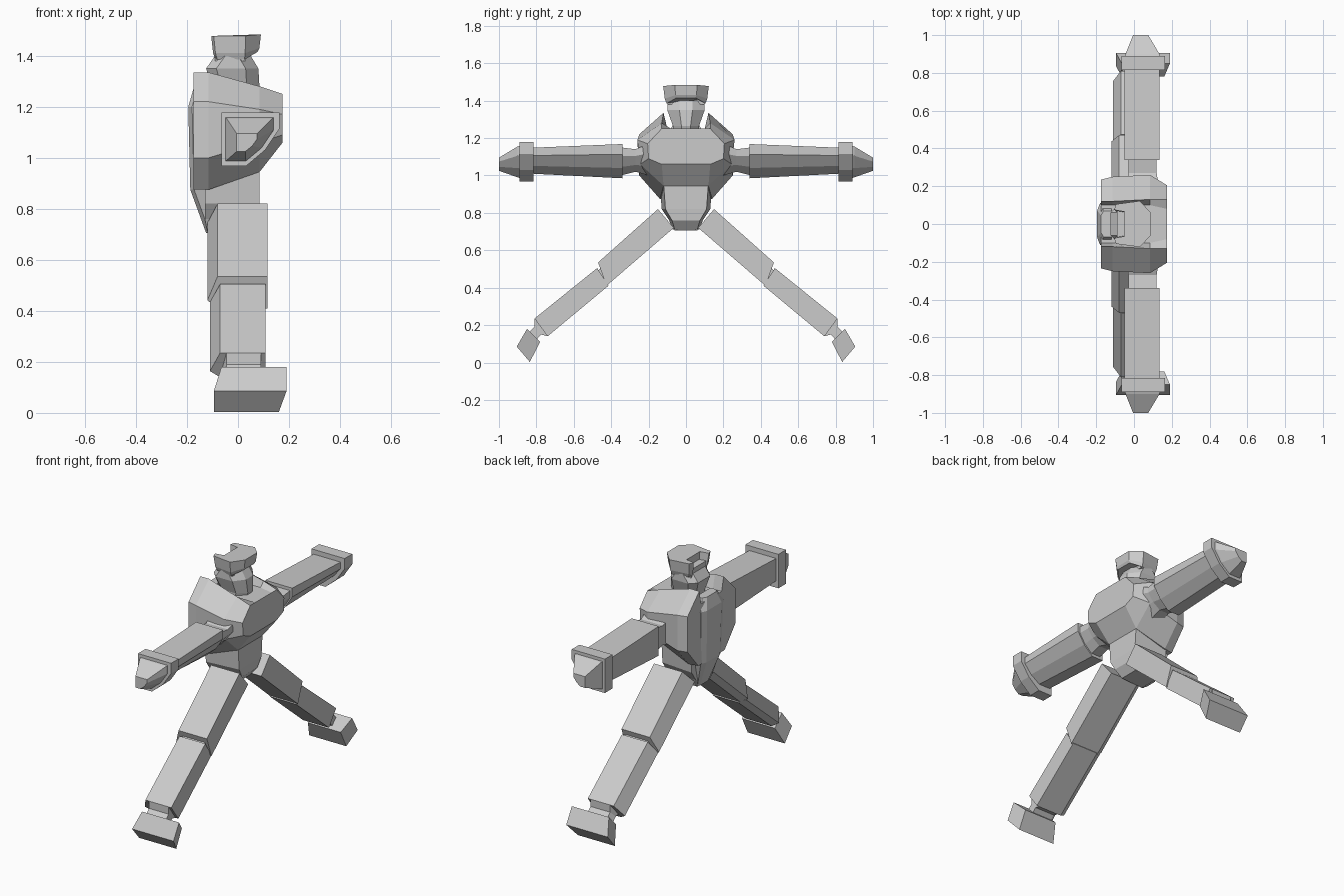
import bpy, bmesh

grey = bpy.data.materials.new("light_grey")
grey.diffuse_color = (0.6, 0.6, 0.6, 1)


def loft(name, rings, mirror=False):
    """Skin a row of matching rings and cap both ends; mirror makes the other side."""
    bm = bmesh.new()
    rows = [[bm.verts.new(p) for p in ring] for ring in rings]
    n = len(rows[0])
    for a, b in zip(rows, rows[1:]):
        for i in range(n):
            j = (i + 1) % n
            bm.faces.new((a[i], a[j], b[j], b[i]))
    bm.faces.new(rows[0])
    bm.faces.new(rows[-1])
    bmesh.ops.recalc_face_normals(bm, faces=bm.faces)
    me = bpy.data.meshes.new(name)
    bm.to_mesh(me)
    bm.free()
    me.materials.append(grey)
    ob = bpy.data.objects.new(name, me)
    bpy.context.collection.objects.link(ob)
    if mirror:
        ob.modifiers.new("mirror", 'MIRROR').use_axis = (False, True, False)
    return ob


def both(half):
    """Full ring from points on the +y side."""
    return half + [(x, -y, z) for x, y, z in reversed(half)]


# Torso: sections from back to chest, each inner neck, shoulder, side, waist
torso = [
    (-0.175, [(0.10, 1.25), (0.12, 1.335), (0.235, 1.22), (0.235, 1.0), (0.13, 0.875)]),
    (-0.115, [(0.10, 1.25), (0.12, 1.335), (0.25, 1.22), (0.25, 1.0), (0.14, 0.875)]),
    (0.085, [(0.10, 1.25), (0.13, 1.28), (0.26, 1.19), (0.245, 1.06), (0.12, 0.945)]),
    (0.175, [(0.08, 1.25), (0.13, 1.25), (0.205, 1.17), (0.20, 1.09), (0.13, 1.06)]),
]
loft("torso", [both([(x, y, z) for y, z in half]) for x, half in torso])

# Belly and pelvis, tapering downwards
loft("pelvis", [both([(a, wa, z), (b, wb, z)]) for z, a, b, wa, wb in (
    (0.96, -0.13, 0.085, 0.14, 0.12), (0.82, -0.13, 0.085, 0.13, 0.11),
    (0.76, -0.13, 0.08, 0.09, 0.075), (0.71, -0.12, 0.04, 0.07, 0.06))])

# Back plate
loft("back_plate", [both([(-0.12, w, z), (x + 0.015, w, z), (x, w * 0.65, z)]) for z, x, w in (
    (1.27, -0.175, 0.07), (1.20, -0.195, 0.11), (0.875, -0.187, 0.10), (0.705, -0.125, 0.06))])

# Head: neck, face and temples
loft("head", [both([(a, w * 0.6, z), (a + 0.04, w, z), (b - 0.05, w, z), (b, w * 0.35, z)])
              for z, a, b, w in ((1.22, -0.10, 0.07, 0.07), (1.265, -0.10, 0.085, 0.07),
                                 (1.35, -0.125, 0.08, 0.10), (1.40, -0.09, 0.05, 0.10))])

# Open horseshoe crown with a raised brim
crown = [(-0.05, 0.065), (-0.105, 0.075), (-0.095, 0.105), (0.03, 0.122), (0.09, 0.06)]
loft("crown", [both([(x * s, y * s, z + (lift if x > 0.05 else 0)) for x, y in crown])
               for z, s, lift in ((1.385, 0.85, 0.03), (1.41, 0.93, 0.02), (1.478, 1, 0.006))])
loft("crown_base", [both([(-0.09, 0.08, z), (0.03, 0.10, z)]) for z in (1.38, 1.43)])

# Arms: sections along y as back, front, top, bottom with a clipped lower front corner


def limb_ring(y, x0, x1, z1, z0):
    w, h = x1 - x0, z1 - z0
    return [(x0, y, z1), (x1, y, z1), (x1, y, z1 - 0.3 * h),
            (x0 + 0.75 * w, y, z0 + 0.3 * h), (x0 + 0.42 * w, y, z0), (x0, y, z0)]


loft("shoulder_joint", [limb_ring(0.2, -0.04, 0.13, 1.17, 1.0),
                        limb_ring(0.27, -0.03, 0.12, 1.14, 1.02),
                        limb_ring(0.35, -0.03, 0.12, 1.15, 1.0)], True)
loft("arm", [limb_ring(0.34, -0.05, 0.135, 1.168, 0.985),
             limb_ring(0.83, -0.05, 0.135, 1.148, 1.01)], True)
loft("cuff", [limb_ring(0.815, -0.065, 0.163, 1.178, 0.967),
              limb_ring(0.89, -0.065, 0.163, 1.178, 0.967)], True)
loft("fist", [limb_ring(0.885, -0.05, 0.14, 1.16, 0.985),
              limb_ring(0.90, -0.045, 0.135, 1.155, 0.99),
              limb_ring(1.0, -0.005, 0.075, 1.095, 1.025)], True)

# Legs: slanted prisms given by an outer and an inner edge in (y, z)


def leg_part(name, ends, x0, x1, bulge):
    rings = []
    for (oy, oz), (iy, iz) in ends:
        prof = [(x0, 0), (x1, 0), (x1, 1), (x0, 1), (x0 - bulge, 0.75)]
        rings.append([(x, oy + (iy - oy) * t, oz + (iz - oz) * t) for x, t in prof])
    loft(name, rings, True)


leg_part("thigh", [((0.15, 0.82), (0.065, 0.72)), ((0.47, 0.535), (0.425, 0.41))],
         -0.08, 0.115, 0.04)
leg_part("knee", [((0.44, 0.52), (0.40, 0.46)), ((0.49, 0.47), (0.45, 0.41))],
         -0.06, 0.095, 0.02)
leg_part("shin", [((0.475, 0.505), (0.415, 0.41)), ((0.81, 0.235), (0.74, 0.14))],
         -0.07, 0.108, 0.04)
leg_part("ankle", [((0.81, 0.235), (0.74, 0.14)), ((0.81, 0.19), (0.775, 0.15)),
                   ((0.85, 0.15), (0.81, 0.11))], -0.045, 0.09, 0.02)

# Feet: wedge blocks sheared along x
foot = [(0.85, 0.18, -0.065, 0.19), (0.905, 0.085, -0.095, 0.19),
        (0.835, 0.003, -0.095, 0.16), (0.78, 0.11, -0.065, 0.16)]
loft("foot", [[(a, y, z) for y, z, a, b in foot], [(b, y, z) for y, z, a, b in foot]], True)
